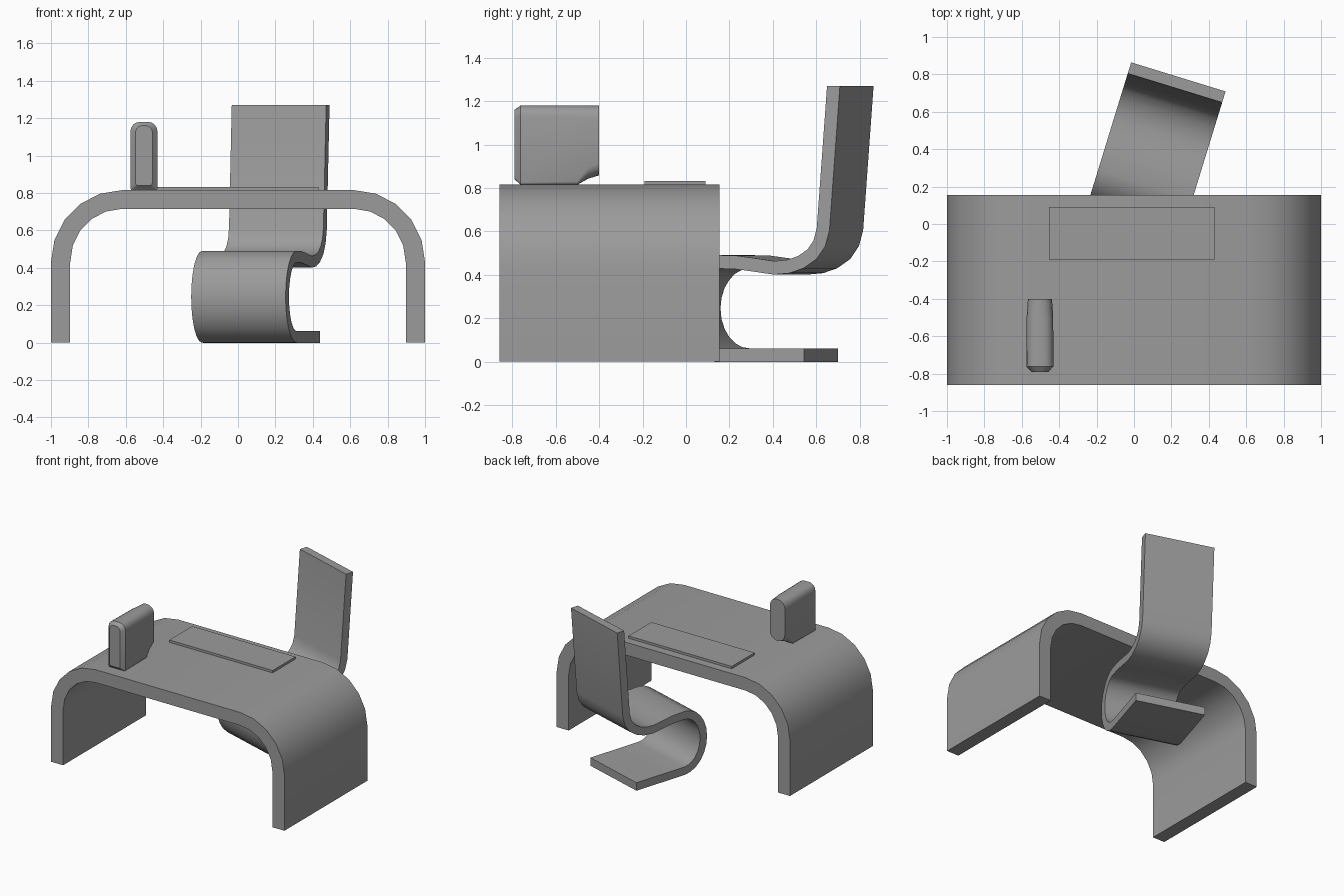
import bpy, bmesh
from math import sin, cos, pi, radians
from mathutils import Vector, Matrix

if "Cube" in bpy.data.objects:
    bpy.data.objects.remove(bpy.data.objects["Cube"])

GREY = (0.33, 0.33, 0.33, 1)
grey = bpy.data.materials.new("mid grey")
grey.diffuse_color = GREY
grey.use_nodes = True
grey.node_tree.nodes["Principled BSDF"].inputs["Base Color"].default_value = GREY


def loft(name, rings, place=None, angle=30):
    """Skin a list of equal closed rings, cap both ends."""
    bm = bmesh.new()
    rows = [[bm.verts.new(p) for p in ring] for ring in rings]
    for a, b in zip(rows, rows[1:]):
        for i in range(len(a)):
            j = (i + 1) % len(a)
            bm.faces.new((a[i], a[j], b[j], b[i]))
    bm.faces.new(rows[0])
    bm.faces.new(rows[-1])
    bmesh.ops.recalc_face_normals(bm, faces=bm.faces)
    mesh = bpy.data.meshes.new(name)
    bm.to_mesh(mesh)
    bm.free()
    mesh.materials.append(grey)
    obj = bpy.data.objects.new(name, mesh)
    bpy.context.collection.objects.link(obj)
    if place:
        obj.matrix_world = place
    bpy.ops.object.select_all(action="DESELECT")
    obj.select_set(True)
    bpy.context.view_layer.objects.active = obj
    bpy.ops.object.shade_smooth_by_angle(angle=radians(angle))
    return obj


# Desk: a bent slab, described by outer and inner arch lines
def arch(width, top, rx, rz):
    right = [(width, 0)]
    for k in range(6):
        t = k * pi / 10
        right.append((width - rx + rx * cos(t), top - rz + rz * sin(t)))
    return right + [(-x, z) for x, z in reversed(right)]


front, back = -0.86, 0.155
desk_rings = [
    [(ox, front, oz), (ox, back, oz), (ix, back, iz), (ix, front, iz)]
    for (ox, oz), (ix, iz) in zip(arch(1, 0.815, 0.38, 0.385), arch(0.897, 0.715, 0.277, 0.285))
]
loft("desk", desk_rings)

# Chair: one bent ribbon from floor plate, round the front, to the backrest
path = [(-0.173, 0.03), (-0.40, 0.03)]
for k in range(13):
    t = -pi / 2 - k * pi / 12
    path.append((-0.60 + 0.17 * cos(t), 0.245 + 0.215 * sin(t)))
path += [(-0.50, 0.457), (-0.41, 0.445), (-0.32, 0.432), (-0.25, 0.438), (-0.19, 0.458),
         (-0.135, 0.495), (-0.10, 0.545), (-0.082, 0.61), (-0.032, 1.27)]
path = [Vector(p) for p in path]
half, thick = 0.264, 0.031
chair_rings = []
for i, p in enumerate(path):
    before = (p - path[max(i - 1, 0)]).normalized()
    after = (path[min(i + 1, len(path) - 1)] - p).normalized()
    along = (before + after).normalized()
    side = Vector((-along.y, along.x)) * thick
    if i == len(path) - 1:
        side.y = 0
    a, b = p + side, p - side
    chair_rings.append([(-half, a.x, a.y), (half, a.x, a.y), (half, b.x, b.y), (-half, b.x, b.y)])
loft("chair", chair_rings,
     Matrix.Translation((0.2375, 0.7875, 0)) @ Matrix.Rotation(radians(-17.1), 4, "Z"), 35)


# Computer case: rounded sections with chamfered front and lifted rear
def case_ring(y, w, low, high, top_r, low_r):
    ring = []
    for sx, z, r, start in ((1, low, low_r, -90), (1, high, top_r, 0),
                            (-1, high, top_r, 90), (-1, low, low_r, 180)):
        cx = -0.503 + sx * (w - r)
        cz = z + r if z == low else z - r
        for k in range(5):
            t = radians(start + k * 22.5)
            ring.append((cx + r * cos(t), y, cz + r * sin(t)))
    return ring


loft("computer_case", [
    case_ring(-0.79, 0.045, 0.84, 1.16, 0.035, 0.015),
    case_ring(-0.762, 0.072, 0.815, 1.18, 0.05, 0.01),
    case_ring(-0.50, 0.071, 0.815, 1.18, 0.055, 0.015),
    case_ring(-0.45, 0.068, 0.843, 1.18, 0.06, 0.05),
    case_ring(-0.40, 0.064, 0.858, 1.18, 0.06, 0.06),
])

# Desk pad
loft("desk_pad", [[(-0.455, -0.19, z), (0.43, -0.19, z), (0.43, 0.09, z), (-0.455, 0.09, z)]
                  for z in (0.81, 0.833)])
